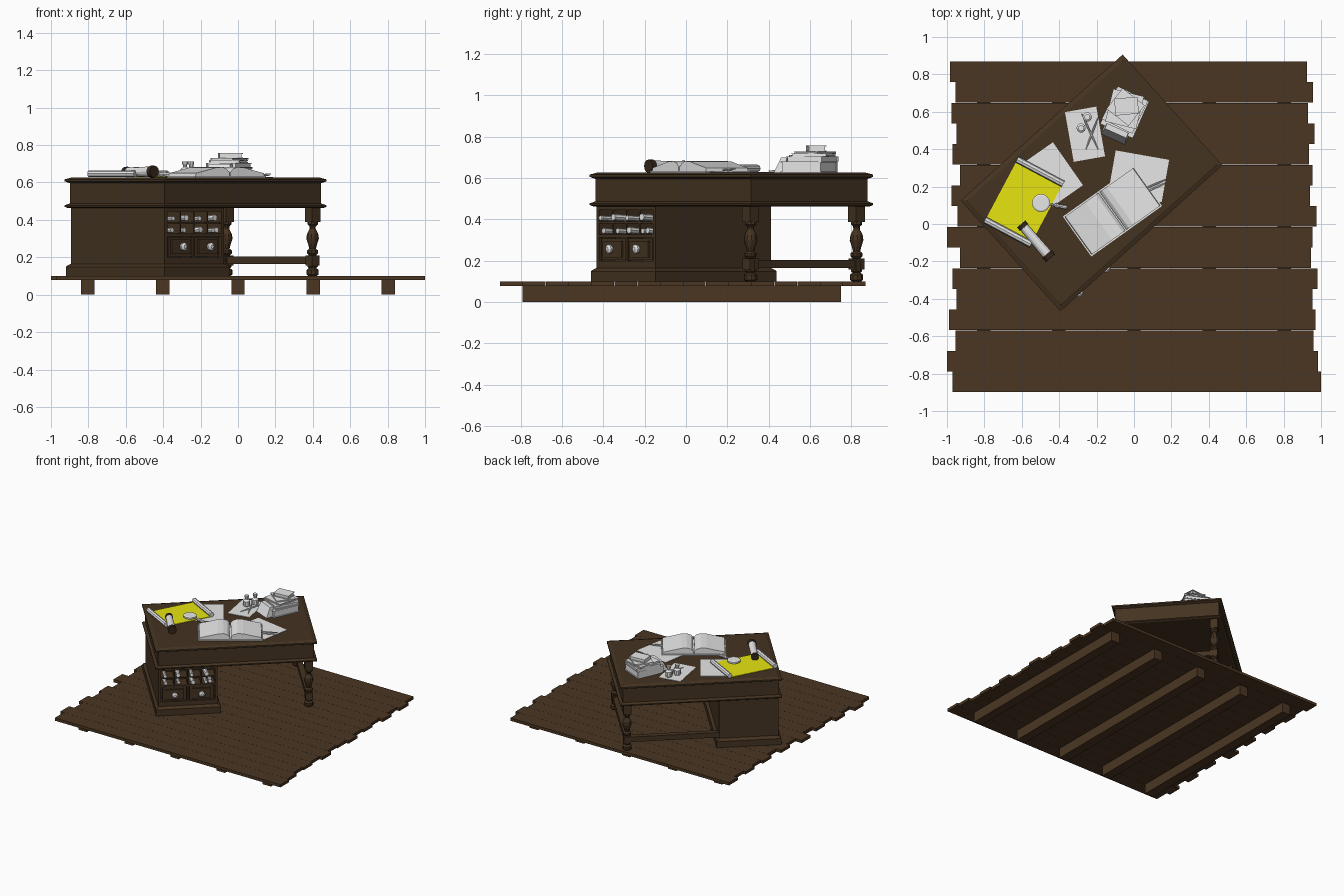
import bpy, bmesh, math, random
from mathutils import Matrix, Vector

if "Cube" in bpy.data.objects:
    bpy.data.objects.remove(bpy.data.objects["Cube"])
random.seed(4)

def mat(name, r, g, b):
    m = bpy.data.materials.new(name)
    m.diffuse_color = (r, g, b, 1)
    m.use_nodes = True
    m.node_tree.nodes["Principled BSDF"].inputs["Base Color"].default_value = m.diffuse_color
    return m
FLOOR = mat("floor brown", .070, .037, .016)
WOOD = mat("desk brown", .058, .033, .015)
WHITE = mat("paper white", .8, .8, .8)
YELLOW = mat("map yellow", .8, .78, .005)
DARK = mat("dark leather", .035, .02, .01)

def place(x=0, y=0, z=0, deg=0):
    return Matrix.Translation((x, y, z)) @ Matrix.Rotation(math.radians(deg), 4, 'Z')
DESK = place(-.227, .22, 0, 42)   # desk frame: local -y is the drawer side
TOP = .627

def add(name, bm, m, M=None, smooth=False):
    bmesh.ops.recalc_face_normals(bm, faces=bm.faces)
    me = bpy.data.meshes.new(name)
    bm.to_mesh(me); bm.free()
    me.materials.append(m)
    if smooth:
        for p in me.polygons: p.use_smooth = len(p.vertices) == 4
    o = bpy.data.objects.new(name, me)
    bpy.context.collection.objects.link(o)
    o.matrix_world = M or Matrix()
    return o

def loft(name, rings, m, M=None, smooth=False):
    bm = bmesh.new()
    R = [[bm.verts.new(p) for p in r] for r in rings]
    n = len(R[0])
    for a, b in zip(R, R[1:]):
        for i in range(n):
            bm.faces.new((a[i], a[(i+1) % n], b[(i+1) % n], b[i]))
    bm.faces.new(R[0][::-1]); bm.faces.new(R[-1])
    return add(name, bm, m, M, smooth)

def rect(x0, x1, y0, y1, z, d=0):
    x0, x1, y0, y1 = x0+d, x1-d, y0+d, y1-d
    return [(x0, y0, z), (x1, y0, z), (x1, y1, z), (x0, y1, z)]

def box(name, x0, x1, y0, y1, z0, z1, m, M=None):
    return loft(name, [rect(x0, x1, y0, y1, z0), rect(x0, x1, y0, y1, z1)], m, M)

def slab(name, w, d, z0, z1, m, M):
    return box(name, -w/2, w/2, -d/2, d/2, z0, z1, m, M)

def moulding(name, x0, x1, y0, y1, steps, m, M):
    return loft(name, [rect(x0, x1, y0, y1, z, d) for z, d in steps], m, M)

def lathe(name, prof, m, M=None, n=10, smooth=False):
    return loft(name, [[(r*math.cos(2*math.pi*i/n), r*math.sin(2*math.pi*i/n), z)
                        for i in range(n)] for z, r in prof], m, M, smooth)

def rod(name, a, b, prof, m, M=None, n=8):
    # lathe along the line a-b, profile positions given as a fraction of it
    a, b = Vector(a), Vector(b)
    d = b - a
    T = Matrix.Translation(a) @ d.to_track_quat('Z', 'Y').to_matrix().to_4x4()
    return lathe(name, [(t*d.length, r) for t, r in prof], m, (M or Matrix()) @ T, n)

# floor planks and joists
left = [-.985, -.955, -.975, -.95, -.97, -.93, -.975, -.945, -1, -.93, -.97, -.95, -.99, -.955, -1, -.97]
right = [.925, .957, .93, .965, .935, .955, .94, .975, .955, .945, .98, .955, .97, .96, .985, 1]
pw = 1.77/16
for i, (a, b) in enumerate(zip(left, right)):
    y = .87 - i*pw
    box("floor_plank", a, b, y-pw+.0005, y-.0005, .078, .1, FLOOR)
for i in range(5):
    x = (i-2)*.402
    box("floor_joist", x-.036, x+.036, -.79, .75, 0, .078, FLOOR)

# desk top, apron and lower moulding
hx, hy = .5825, .3985
moulding("desk_top", -hx, hx, -hy, hy, [(.596, .02), (.606, 0), (.617, 0), (.624, .02), (TOP, .026)], WOOD, DESK)
moulding("apron", -hx, hx, -hy, hy, [(.48, .02), (.6, .02)], WOOD, DESK)
moulding("apron_moulding", -hx, hx, -hy, hy, [(.463, .012), (.47, 0), (.478, 0), (.488, .02)], WOOD, DESK)

# pedestal: plinth, carcass, face frame
px0, px1, py = -.56, -.132, .375
moulding("pedestal_plinth", px0-.018, px1+.02, -py-.02, py+.02,
         [(.1, 0), (.148, 0), (.156, .006), (.165, .02)], WOOD, DESK)
box("pedestal_back_block", px0, px1, -.27, py, .16, .47, WOOD, DESK)
for a, b in ((px0, px0+.02), (px1-.02, px1)):
    box("pedestal_stile", a, b, -py, -.27, .16, .47, WOOD, DESK)
for a, b in ((.16, .2), (.312, .326), (.381, .389), (.445, .47)):
    box("pedestal_rail", px0+.02, px1-.02, -py, -.27, a, b, WOOD, DESK)
cw = (px1-px0-.04)/4
for i in (1, 2, 3):
    x = px0+.02+cw*i
    box("cubby_divider", x-.004, x+.004, -py+.002, -.27, .326, .445, WOOD, DESK)

# drawers with knobs
mid = (px0+px1)/2
box("drawer_divider", mid-.006, mid+.006, -py, -.27, .2, .312, WOOD, DESK)
for s in (-1, 1):
    c = mid + s*cw
    box("drawer_front", c-.086, c+.086, -py+.006, -.27, .203, .309, WOOD, DESK)
    box("drawer_panel", c-.068, c+.068, -py-.004, -.3, .217, .295, WOOD, DESK)
    rod("drawer_knob", (c, -.372, .257), (c, -.412, .257),
        [(0, .012), (.3, .01), (.45, .022), (.8, .022), (1, .01)], WHITE, DESK)

# rolled papers in the cubbies
for col in range(4):
    for row, z in enumerate((.326, .389)):
        for k in range(random.choice((1, 2, 2))):
            r = random.uniform(.012, .017)
            x = px0+.02+cw*(col+.3+.4*k)
            rod("cubby_scroll", (x, -.28, z+r), (x+random.uniform(-.01, .01), -random.uniform(.36, .395), z+r+.006),
                [(0, r), (1, r)], WHITE, DESK)

# turned legs and stretchers
for y in (-.35, .34):
    L = DESK @ place(.527, y)
    lathe("leg_turning", [(.1, .022), (.108, .033), (.132, .033), (.142, .02), (.15, .028), (.2, .028), (.212, .02),
          (.222, .03), (.236, .03), (.246, .018), (.27, .024), (.3, .034), (.325, .03), (.352, .016),
          (.366, .017), (.376, .028), (.39, .028)], WOOD, L)
    slab("leg_top_block", .058, .058, .388, .47, WOOD, L)
    slab("leg_stretcher_block", .054, .054, .157, .21, WOOD, L)
box("side_stretcher", .507, .547, -.35, .34, .165, .204, WOOD, DESK)
box("back_stretcher", -.14, .527, .32, .36, .165, .204, WOOD, DESK)

# loose sheets of paper
for i, (x, y, w, d, a) in enumerate(((-.435, .265, .2, .28, 35), (-.262, .48, .17, .27, 10), (.025, .255, .29, .23, -10))):
    slab("loose_paper", w, d, TOP, TOP+.003, WHITE, place(x, y, 0, a))

# yellow map with rolled ends
M = place(-.588, .118, 0, -28)
slab("map_sheet", .275, .366, TOP+.003, TOP+.007, YELLOW, M)
for y in (-.183, .183):
    rod("map_roll", (-.14, y, TOP+.02), (.14, y, TOP+.02), [(0, .018), (1, .018)], WHITE, M)

# magnifying glass
lathe("magnifier_lens", [(.636, .04), (.64, .048), (.652, .048), (.656, .04)], WHITE, place(-.497, .112), 16)
rod("magnifier_handle", (-.455, .106, .646), (-.357, .088, .641),
    [(0, .006), (.3, .006), (.4, .014), (.6, .009), (.9, .012), (1, .008)], WHITE)

# spyglass lying on the desk
a, b = Vector((-.603, .0, .656)), Vector((-.447, -.182, .658))
rod("spyglass_tube", a, b, [(.03, .024), (.97, .028)], WHITE, n=12)
for t0, t1, r in ((0, .1, .028), (.88, 1, .032)):
    rod("spyglass_ring", a.lerp(b, t0), a.lerp(b, t1), [(0, r), (1, r)], DARK, n=12)

# ink bottles and quills
for x, y in ((-.283, .513), (-.25, .572)):
    lathe("ink_bottle", [(.63, .022), (.634, .025), (.67, .025), (.682, .011), (.695, .011), (.696, .016), (.712, .016)],
          WHITE, place(x, y))
for p, q in (((-.28, .59, .645), (-.192, .4, .634)), ((-.192, .57, .645), (-.257, .4, .634)),
             ((.016, .171, .636), (.176, .24, .645)), ((.06, .17, .64), (.17, .22, .636))):
    rod("quill", p, q, [(0, .002), (.3, .005), (.7, .005), (1, .002)], WHITE, n=6)

# stack of books
for x, y, w, d, z0, z1, a in ((-.05, .595, .19, .215, TOP, .68, -24), (-.048, .61, .18, .195, .68, .705, -26),
                              (-.05, .615, .17, .18, .705, .72, -14), (-.045, .625, .15, .14, .72, .73, -38),
                              (-.04, .63, .125, .09, .73, .757, 5)):
    M = place(x, y, 0, a)
    slab("stack_book_pages", w-.012, d-.012, z0+.004, z1-.004, WHITE, M)
    for z in (z0, z1-.004):
        slab("stack_book_cover", w, d, z, z+.004, WHITE, M)
    box("stack_book_spine", -w/2, -w/2+.006, -d/2, d/2, z0, z1, WHITE, M)
# book leaning against the stack
loft("leaning_book", [rect(-.07, .07, -.155, -.1, TOP), rect(-.062, .062, -.12, -.09, .7)], WHITE,
     place(-.05, .595, 0, -24))

# open book: cover and two mounds of pages
M = place(-.115, .068, 0, 35.5)
slab("open_book_cover", .465, .262, TOP, TOP+.008, WHITE, M)
half = [(.004, .655), (.02, .672), (.05, .682), (.09, .68), (.14, .668), (.19, .657), (.222, .65)]
for s in (-1, 1):
    sec = [(s*.004, TOP+.006)] + [(s*x, z) for x, z in half] + [(s*.226, TOP+.006)]
    loft("open_book_pages", [[(x, y, z) for x, z in sec] for y in (-.124, .124)], WHITE, M)
